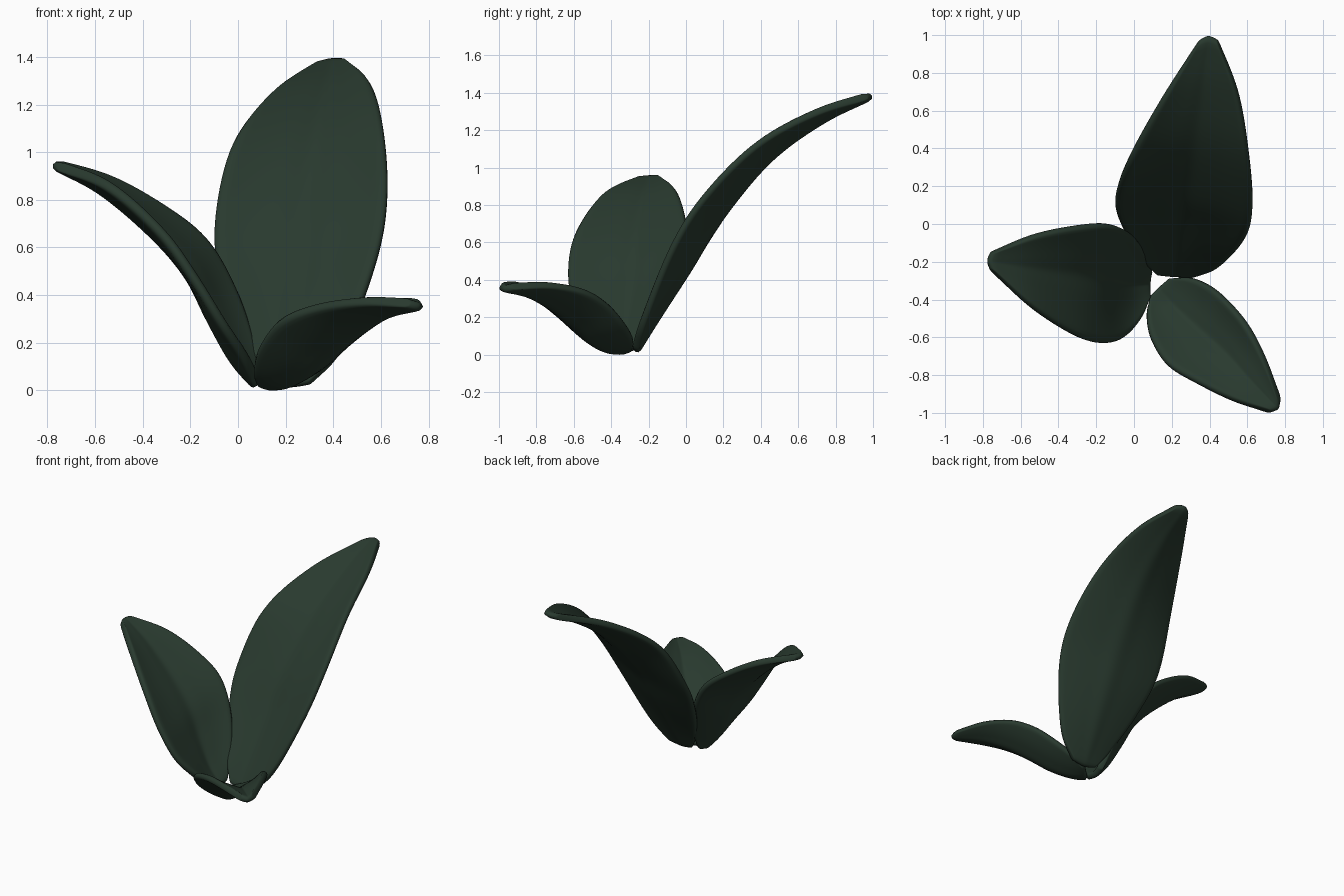
import bpy, math
from mathutils import Vector

mat = bpy.data.materials.new("dark_green")
mat.diffuse_color = (0.022, 0.042, 0.028, 1)


def spline(pts, u):
    """Catmull-Rom point through pts, u in 0..1."""
    p = [Vector(q) for q in pts]
    p = [2 * p[0] - p[1]] + p + [2 * p[-1] - p[-2]]
    s = u * (len(pts) - 1)
    i = min(int(s), len(pts) - 2)
    t = s - i
    a, b, c, d = p[i:i + 4]
    return 0.5 * (2 * b + (c - a) * t + (2 * a - 5 * b + 4 * c - d) * t * t
                  + (3 * b - a - 3 * c + d) * t ** 3)


def leaf(name, left, mid, right, rows=28, cols=16, thick=0.044, wide=0.012, groove=0.012):
    """Cupped blade lofted through left edge, midrib and right edge."""
    verts, faces = [], []
    for r in range(rows + 1):
        u = r / rows
        L, M, R = (spline(c, u) for c in (left, mid, right))
        side = (R - L).normalized()
        L, R = L - side * wide, R + side * wide
        along = spline(mid, min(1, u + .02)) - spline(mid, max(0, u - .02))
        up = side.cross(along).normalized()
        for k in range(cols + 1):
            t = 2 * k / cols - 1
            fold = groove * math.sin(math.pi * u) * math.exp(-(t / .16) ** 2)
            verts.append(M + (R - L) * t / 2 + ((L + R) / 2 - M) * abs(t) ** 1.6
                         - up * fold)
    n = cols + 1
    for r in range(rows):
        for k in range(cols):
            a = r * n + k
            faces.append((a, a + 1, a + n + 1, a + n))
    me = bpy.data.meshes.new(name)
    me.from_pydata(verts, [], faces)
    ob = bpy.data.objects.new(name, me)
    bpy.context.collection.objects.link(ob)
    me.materials.append(mat)
    me.polygons.foreach_set("use_smooth", [True] * len(me.polygons))
    so = ob.modifiers.new("thickness", 'SOLIDIFY')
    so.thickness, so.offset = thick, 0
    sub = ob.modifiers.new("round", 'SUBSURF')
    sub.levels = sub.render_levels = 1
    return ob


# tall back leaf
leaf("large_leaf",
     [(.14, -.262, .03), (.055, -.19, .17), (-.045, -.03, .42), (-.09, .13, .67),
      (-.02, .34, 1.02), (.155, .655, 1.25), (.36, .975, 1.375)],
     [(.21, -.272, .014), (.23, -.165, .195), (.26, .01, .475), (.28, .165, .73),
      (.325, .43, 1.045), (.365, .72, 1.255), (.395, .998, 1.386)],
     [(.29, -.27, .027), (.435, -.225, .19), (.575, -.08, .56), (.617, .09, .835),
      (.595, .37, 1.12), (.54, .69, 1.295), (.43, .975, 1.382)])

# left leaf
leaf("medium_leaf",
     [(.08, -.37, .03), (.035, -.49, .14), (-.06, -.595, .28), (-.18, -.62, .47),
      (-.32, -.575, .665), (-.54, -.43, .86), (-.762, -.225, .945)],
     [(.08, -.32, .018), (-.015, -.32, .135), (-.11, -.3, .315), (-.2, -.28, .495),
      (-.35, -.26, .665), (-.57, -.23, .845), (-.778, -.195, .95)],
     [(.082, -.265, .035), (.06, -.17, .2), (-.01, -.07, .41), (-.13, -.013, .62),
      (-.3, -.022, .76), (-.53, -.07, .885), (-.762, -.165, .948)])

# low front leaf
leaf("small_leaf",
     [(.18, -.297, .03), (.29, -.292, .09), (.4, -.34, .175), (.5, -.43, .275),
      (.6, -.555, .345), (.692, -.735, .375), (.764, -.94, .366)],
     [(.13, -.335, .02), (.2, -.42, .034), (.29, -.51, .088), (.39, -.6, .175),
      (.5, -.7, .258), (.62, -.83, .327), (.766, -.98, .357)],
     [(.092, -.38, .03), (.077, -.48, .09), (.1, -.6, .185), (.185, -.735, .295),
      (.34, -.83, .355), (.535, -.925, .378), (.73, -.985, .368)])
